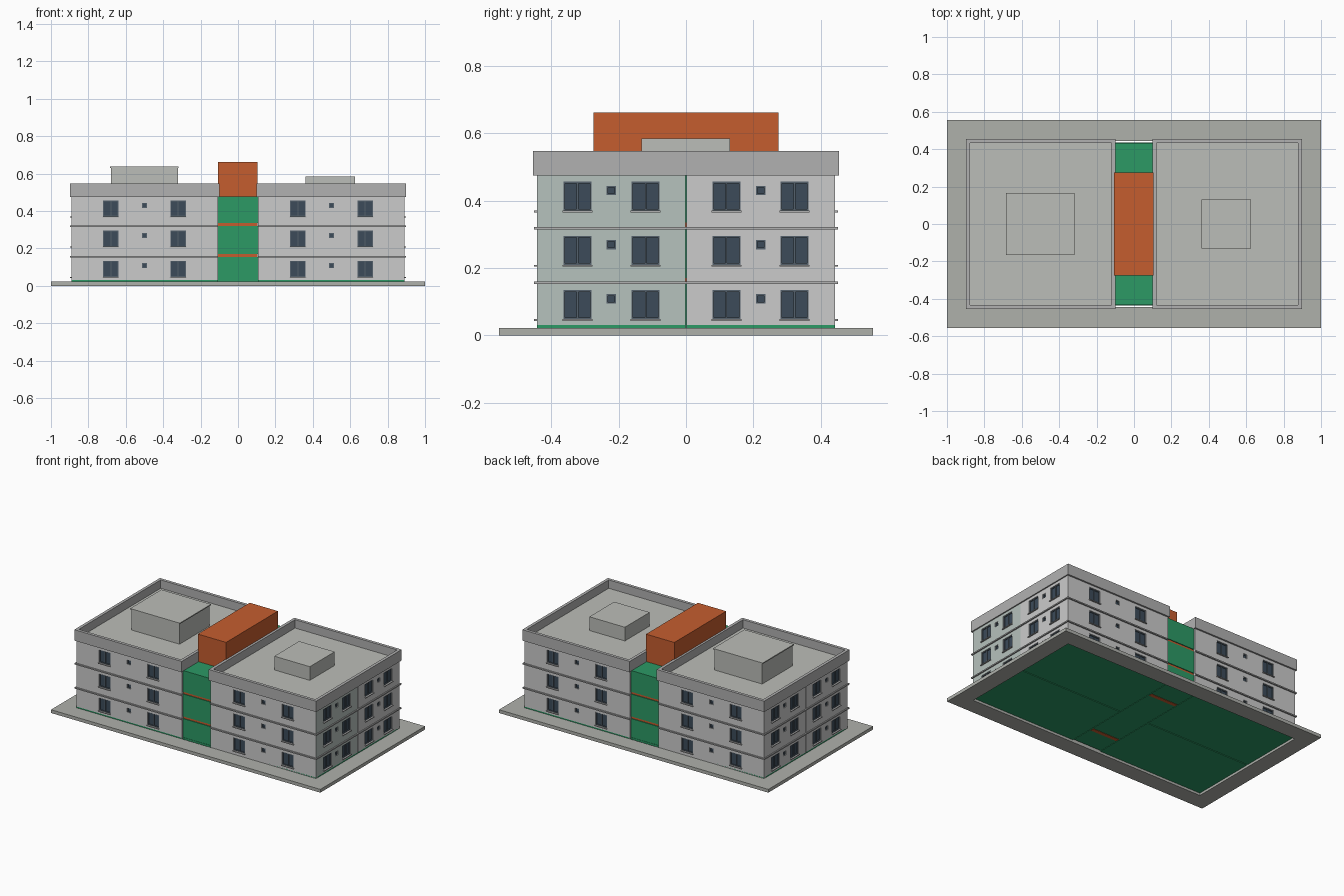
import bpy, bmesh
from mathutils import Vector

if "Cube" in bpy.data.objects:
    bpy.data.objects.remove(bpy.data.objects["Cube"])


def mat(name, r, g, b):
    m = bpy.data.materials.new(name)
    m.diffuse_color = (r, g, b, 1)
    m.use_nodes = True
    m.node_tree.nodes["Principled BSDF"].inputs["Base Color"].default_value = m.diffuse_color
    return m


GREEN = mat("green", 0.025, 0.32, 0.13)
ORANGE = mat("orange", 0.56, 0.11, 0.028)
GLASS = mat("glass", 0.045, 0.07, 0.10)
FRAME = mat("frame", 0.09, 0.12, 0.15)
WALL = mat("wall", 0.60, 0.63, 0.62)
TINT = mat("tinted_wall", 0.47, 0.54, 0.51)
STONE = mat("stone", 0.43, 0.44, 0.41)
TRIM = mat("trim", 0.44, 0.44, 0.44)
ROOF = mat("roof", 0.50, 0.51, 0.48)


def boxes(name, specs, material):
    """One object out of boxes given as (x0, x1, y0, y1, z0, z1)."""
    bm = bmesh.new()
    for x0, x1, y0, y1, z0, z1 in specs:
        x0, x1 = sorted((x0, x1))
        y0, y1 = sorted((y0, y1))
        r = bmesh.ops.create_cube(bm, size=1)
        for v in r["verts"]:
            v.co = Vector((x1 if v.co.x > 0 else x0,
                           y1 if v.co.y > 0 else y0,
                           z1 if v.co.z > 0 else z0))
    me = bpy.data.meshes.new(name)
    bm.to_mesh(me)
    bm.free()
    me.materials.append(material)
    ob = bpy.data.objects.new(name, me)
    bpy.context.collection.objects.link(ob)
    return ob


def ring(x0, x1, y0, y1, z0, z1, t):
    """Four boxes forming a rectangular frame with wall thickness t."""
    return [(x0, x1, y0, y0 + t, z0, z1), (x0, x1, y1 - t, y1, z0, z1),
            (x0, x0 + t, y0 + t, y1 - t, z0, z1), (x1 - t, x1, y0 + t, y1 - t, z0, z1)]


WX, WY, IN = 0.89, 0.443, 0.107     # outer wall planes, inner edge of the blocks
BASE, EAVE, TOP = 0.022, 0.475, 0.548

# ground plinth with open middle, and the floor visible from below
boxes("plinth", ring(-1, 1, -0.555, 0.555, 0, BASE, 0.112), STONE)
floor = []
for sx in (-1, 1):
    for sy in (-1, 1):
        floor.append((sx * 0.108, sx * WX, sy * 0.003, sy * WY, 0.016, 0.03))
floor.append((-0.105, 0.105, -0.435, 0.435, 0.016, 0.03))
boxes("ground_floor", floor, GREEN)
boxes("core_footings", [(-0.1, 0.1, s * 0.26, s * 0.285, 0.014, 0.03) for s in (-1, 1)], ORANGE)


# window openings: (axis, side, centre, half width, z0, z1)
openings = []
for level in range(3):
    z = level * 0.161
    for side in (-1, 1):
        for s in (-1, 1):
            for c in (0.32, 0.68):
                openings.append(("y", side, s * c, 0.042, z + 0.048, z + 0.134))
            for c in (0.12, 0.322):
                openings.append(("x", side, s * c, 0.042, z + 0.048, z + 0.134))
            openings.append(("y", side, s * 0.5, 0.014, z + 0.094, z + 0.122))
            openings.append(("x", side, s * 0.222, 0.014, z + 0.094, z + 0.122))


def on_wall(axis, side, a0, a1, z0, z1, d0, d1):
    """Box on a facade; d is depth outward from the wall plane."""
    if axis == "y":
        return (a0, a1, side * (WY + d0), side * (WY + d1), z0, z1)
    return (side * (WX + d0), side * (WX + d1), a0, a1, z0, z1)


cuts, glass, frames, sills = [], [], [], []
for axis, side, c, w, z0, z1 in openings:
    a, b, t = c - w, c + w, 0.005
    cuts.append(on_wall(axis, side, a, b, z0, z1, -0.012, 0.02))
    glass.append(on_wall(axis, side, a, b, z0, z1, -0.0125, -0.009))
    bars = [(a, b, z0, z0 + t), (a, b, z1 - t, z1), (a, a + t, z0, z1), (b - t, b, z0, z1)]
    if w > 0.02:
        bars.append((c - t / 2, c + t / 2, z0, z1))
        sills.append(on_wall(axis, side, a - 0.003, b + 0.003, z0 - 0.005, z0, -0.005, 0.008))
    frames += [on_wall(axis, side, *bar, -0.011, -0.004) for bar in bars]
boxes("window_glass", glass, GLASS)
boxes("window_frames", frames, FRAME)
boxes("window_sills", sills, TRIM)
cutter = boxes("window_cutter", cuts, WALL)
cutter.hide_render = True
cutter.hide_viewport = True

# four apartment stacks with recessed window openings
for sx, xn in ((-1, "left"), (1, "right")):
    for sy, yn in ((-1, "front"), (1, "back")):
        ob = boxes(f"walls_{xn}_{yn}",
                   [(sx * IN, sx * WX, sy * 0.0015, sy * WY, BASE, EAVE)], WALL)
        ob.data.materials.append(TINT)
        if sx > 0 and sy < 0:
            for p in ob.data.polygons:
                if p.normal.x > 0.5:
                    p.material_index = 1
        m = ob.modifiers.new("openings", "BOOLEAN")
        m.object = cutter
        m.solver = "EXACT"

# floor bands, parapets and flat roofs on both blocks
for s, n in ((-1, "left"), (1, "right")):
    xa, xb = sorted((s * IN, s * (WX + 0.008)))
    boxes(f"floor_bands_{n}",
          [(xa, xb, -WY - 0.009, WY + 0.009, z, z + 0.008) for z in (0.152, 0.314)], TRIM)
    xa, xb = sorted((s * 0.1, s * 0.898))
    boxes(f"parapet_{n}", ring(xa, xb, -0.454, 0.454, EAVE, TOP, 0.02), TRIM)
    boxes(f"roof_{n}", [(xa + 0.019, xb - 0.019, -0.436, 0.436, EAVE, 0.492)], ROOF)

# roof rooms
boxes("roof_room_left", [(-0.678, -0.322, -0.16, 0.16, 0.49, 0.63)], ROOF)
boxes("roof_room_left_cap", [(-0.685, -0.317, -0.166, 0.166, 0.63, 0.637)], ROOF)
boxes("roof_room_right", [(0.362, 0.626, -0.132, 0.131, 0.49, 0.584)], ROOF)

# central stair core: green storeys, orange slabs, orange tower
boxes("stair_storeys", [(-0.11, 0.106, -0.433, 0.433, a, b) for a, b in
                        ((BASE, 0.155), (0.17, 0.32), (0.335, 0.478))], GREEN)
boxes("stair_slabs", [(-0.106, 0.104, -0.428, 0.428, a, a + 0.015) for a in (0.155, 0.32)], ORANGE)
boxes("stair_tower", [(-0.1, 0.1, -0.275, 0.275, 0.478, TOP),
                      (-0.106, 0.104, -0.275, 0.275, TOP, 0.662)], ORANGE)
